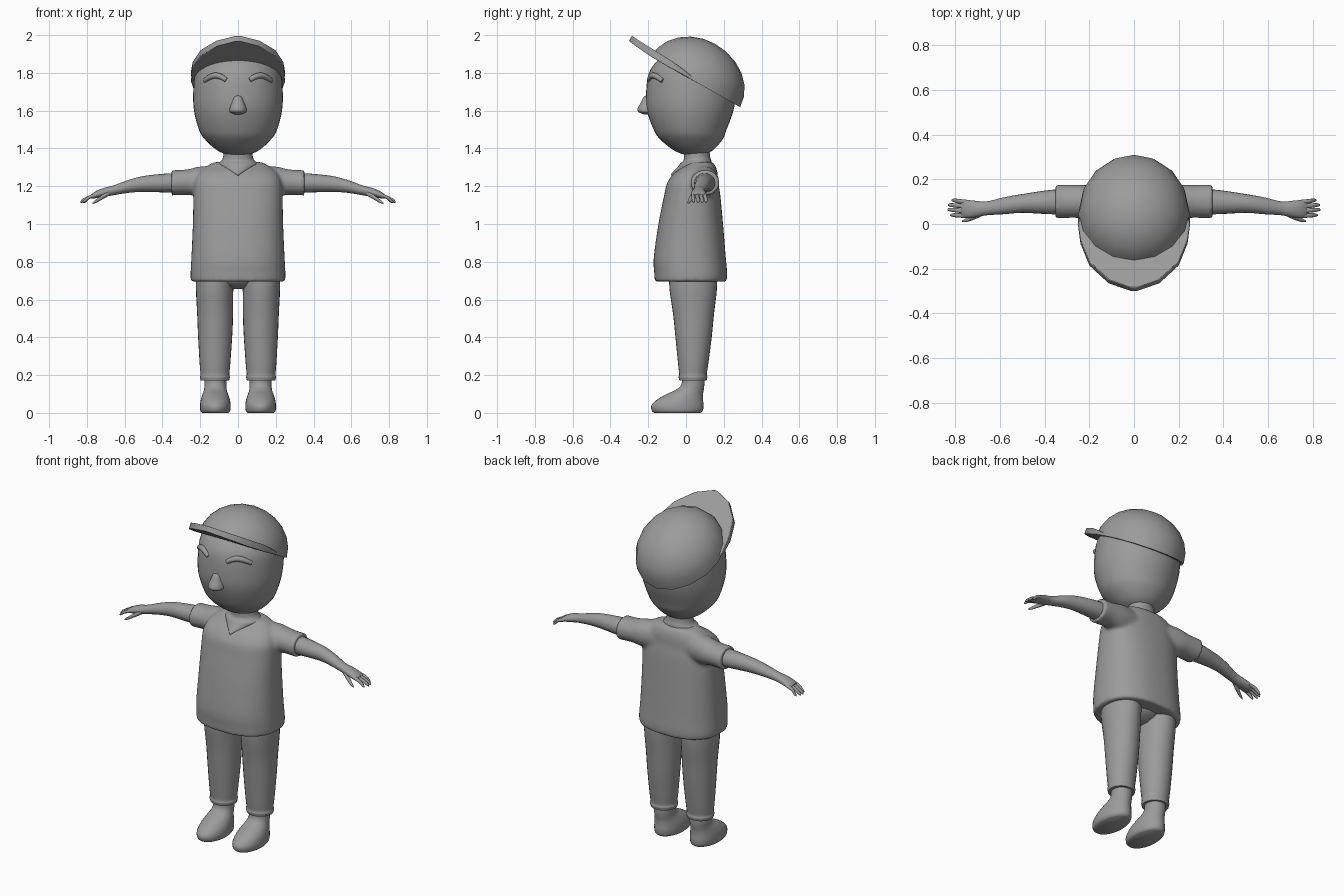
import bpy, bmesh, math
from mathutils import Matrix, Vector

if "Cube" in bpy.data.objects:
    bpy.data.objects.remove(bpy.data.objects["Cube"])


def spline(rows, steps):
    """Catmull-Rom interpolation of parameter rows."""
    out = []
    for i in range(len(rows) - 1):
        p = [Vector(rows[max(0, min(len(rows) - 1, i + k))]) for k in (-1, 0, 1, 2)]
        for s in range(steps):
            t = s / steps
            out.append(0.5 * (2 * p[1] + (p[2] - p[0]) * t
                              + (2 * p[0] - 5 * p[1] + 4 * p[2] - p[3]) * t * t
                              + (3 * p[1] - p[0] - 3 * p[2] + p[3]) * t ** 3))
    return out + [Vector(rows[-1])]


def bridge(bm, rings):
    """Join rings of vertices with quads and close both ends."""
    n = len(rings[0])
    for r0, r1 in zip(rings, rings[1:]):
        for k in range(n):
            j = (k + 1) % n
            bm.faces.new((r0[k], r0[j], r1[j], r1[k]))
    bm.faces.new(rings[0])
    bm.faces.new(rings[-1])


def loft(bm, rows, axis='z', n=28, power=2.0, steps=4):
    """Skin oval rings (cx, cy, cz, ra, rb): ra/rb are x/y radii for axis z, y/z radii for axis x."""
    rings = []
    for cx, cy, cz, ra, rb in spline(rows, steps):
        ring = []
        for k in range(n):
            a = 2 * math.pi * k / n
            c, s = math.cos(a), math.sin(a)
            c = math.copysign(abs(c) ** (2 / power), c) * ra
            s = math.copysign(abs(s) ** (2 / power), s) * rb
            co = (cx + c, cy + s, cz) if axis == 'z' else (cx, cy + c, cz + s)
            ring.append(bm.verts.new(co))
        rings.append(ring)
    bridge(bm, rings)


def finish(bm, name, mirror=False, angle=50):
    bmesh.ops.recalc_face_normals(bm, faces=bm.faces)
    me = bpy.data.meshes.new(name)
    bm.to_mesh(me)
    bm.free()
    for p in me.polygons:
        p.use_smooth = True
    me.set_sharp_from_angle(angle=math.radians(angle))
    ob = bpy.data.objects.new(name, me)
    bpy.context.collection.objects.link(ob)
    if mirror:
        ob.modifiers.new("mirror", 'MIRROR').use_mirror_merge = False
    return ob


def part(name, rows, mirror=False, **kw):
    bm = bmesh.new()
    loft(bm, rows, **kw)
    return finish(bm, name, mirror)


# head: (z, front-back centre, half width, half depth)
HEAD = [(1.362, .045, .012, .012), (1.37, .043, .065, .06), (1.395, .038, .118, .11),
        (1.45, .028, .177, .167), (1.5, .022, .207, .193), (1.6, .022, .233, .229),
        (1.7, .027, .237, .238), (1.8, .03, .226, .226), (1.87, .035, .185, .18),
        (1.91, .04, .11, .11), (1.92, .04, .01, .01)]
part("head", [(0, cy, z, rx, ry) for z, cy, rx, ry in HEAD], n=40)

# nose
part("nose", [(0, -.205, 1.68, .006, .006), (0, -.207, 1.672, .02, .018),
              (0, -.207, 1.64, .034, .034), (0, -.207, 1.61, .045, .05),
              (0, -.205, 1.592, .042, .046), (0, -.203, 1.58, .015, .018)], n=20)

# closed eyes: arched tubes on the face
for side, label in ((-1, "right"), (1, "left")):
    cu = bpy.data.curves.new(label + "_eye", 'CURVE')
    cu.dimensions = '3D'
    cu.bevel_depth = .016
    cu.bevel_resolution = 3
    cu.use_fill_caps = True
    sp = cu.splines.new('POLY')
    sp.points.add(12)
    for i, p in enumerate(sp.points):
        t = i / 12
        x = .062 + .115 * t
        z = 1.762 + .026 * math.sin(math.pi * t) - .004 * t
        y = .029 - .23 * math.sqrt(1 - (x / .232) ** 2) - .003
        p.co = (side * x, y, z, 1)
        p.radius = .75 + .25 * math.sin(math.pi * t)
    bpy.context.collection.objects.link(bpy.data.objects.new(label + "_eye", cu))

# cap: tilted half dome, a little shorter at the front
TILT = Matrix.Translation((0, .043, 1.757)) @ Matrix.Rotation(math.radians(-29.6), 4, 'X')
bm = bmesh.new()
bmesh.ops.create_uvsphere(bm, u_segments=16, v_segments=12, radius=1)
bmesh.ops.scale(bm, vec=(.25, .28, .226), verts=bm.verts)
bmesh.ops.bisect_plane(bm, geom=bm.verts[:] + bm.edges[:] + bm.faces[:], dist=1e-5,
                       plane_co=(0, 0, 0), plane_no=(0, 0, -1), clear_outer=True)
bmesh.ops.holes_fill(bm, edges=[e for e in bm.edges if e.is_boundary], sides=0)
for v in bm.verts:
    if v.co.y < 0:
        v.co.y *= .94
bmesh.ops.transform(bm, matrix=TILT, verts=bm.verts)
finish(bm, "cap_dome")

# cap peak: cross strips (half width, distance, underside, top) that taper into the dome
PEAK = [(.235, .03, 0, .008), (.25, -.06, -.001, .022), (.24, -.15, -.003, .034),
        (.2, -.265, 0, .038), (.115, -.36, .008, .042), (.01, -.405, .014, .046)]
bm = bmesh.new()
bridge(bm, [[bm.verts.new(TILT @ Vector(c)) for c in
             ((-x, y, lo), (x, y, lo), (x, y, hi), (-x, y, hi))] for x, y, lo, hi in PEAK])
bev = finish(bm, "cap_peak", angle=35).modifiers.new("bevel", 'BEVEL')
bev.width = .008
bev.segments = 2

# neck flaring into the V of the collar
part("neck", [(0, .055, 1.42, .075, .068), (0, .058, 1.36, .078, .069),
              (0, .06, 1.335, .088, .074), (0, .052, 1.32, .105, .082),
              (0, .04, 1.30, .088, .086), (0, .022, 1.28, .058, .087),
              (0, .01, 1.264, .024, .089), (0, .01, 1.255, .006, .086)])

# shirt: torso and sleeves fused together
bm = bmesh.new()
loft(bm, [(0, .025, .695, .25, .191), (0, .025, .74, .251, .193), (0, .02, .82, .247, .191),
          (0, .025, 1.0, .239, .171), (0, .033, 1.15, .236, .149), (0, .036, 1.22, .23, .135),
          (0, .053, 1.27, .208, .114), (0, .073, 1.305, .168, .084), (0, .08, 1.328, .125, .062)],
     power=2.4, n=48)
for s in (-1, 1):
    loft(bm, [(s * .10, .10, 1.225, .06, .08), (s * .2, .10, 1.225, .074, .08),
              (s * .26, .101, 1.222, .074, .069), (s * .32, .101, 1.219, .075, .067),
              (s * .352, .101, 1.218, .077, .069)], axis='x')
shirt = finish(bm, "shirt")
rm = shirt.modifiers.new("fuse", 'REMESH')
rm.mode = 'VOXEL'
rm.voxel_size = .01
rm.use_smooth_shade = True
sm = shirt.modifiers.new("soften", 'SMOOTH')
sm.factor = .5
sm.iterations = 8

# arms, fingers and thumbs
part("arm", [(.30, .10, 1.218, .057, .052), (.38, .098, 1.217, .054, .05),
             (.50, .092, 1.212, .042, .042), (.58, .082, 1.199, .038, .034),
             (.66, .07, 1.178, .031, .026), (.71, .067, 1.167, .037, .024),
             (.75, .067, 1.156, .04, .019), (.775, .067, 1.146, .034, .012)],
     mirror=True, axis='x', n=20)
bm = bmesh.new()
for y0, y1, tip in ((.098, .106, .818), (.078, .085, .833), (.057, .064, .835), (.037, .04, .823)):
    loft(bm, [(.745, y0, 1.155, .010, .010), (.785, (y0 + y1) / 2, 1.143, .010, .010),
              (tip - .012, y1, 1.124, .008, .010), (tip, y1, 1.115, .003, .004)],
         axis='x', n=10, steps=3)
loft(bm, [(.68, .05, 1.165, .014, .014), (.715, .034, 1.144, .014, .013),
          (.75, .018, 1.122, .009, .010), (.77, .012, 1.11, .003, .004)],
     axis='x', n=10, steps=3)
finish(bm, "fingers", mirror=True)

# trousers
part("hips", [(0, .037, .75, .12, .12), (0, .037, .70, .12, .105),
              (0, .037, .675, .10, .08), (0, .037, .655, .07, .04)])
part("trouser_leg", [(.122, .037, .76, .10, .125), (.124, .038, .66, .099, .126),
                     (.121, .04, .52, .095, .108), (.121, .04, .4, .09, .096),
                     (.122, .038, .26, .081, .08), (.122, .037, .205, .076, .073),
                     (.122, .037, .19, .079, .076), (.122, .037, .172, .075, .072)], mirror=True)

# shoes and ankles
part("shoe", [(.12, -.045, 0, .07, .122), (.12, -.046, .012, .079, .135),
              (.12, -.045, .04, .081, .138), (.12, -.032, .07, .077, .122),
              (.12, -.008, .098, .068, .098), (.12, .02, .122, .06, .074),
              (.12, .036, .15, .058, .061), (.12, .037, .2, .059, .059)], mirror=True)

# dark grey finish
grey = bpy.data.materials.new("dark_grey")
grey.diffuse_color = (.33, .33, .33, 1)
grey.use_nodes = True
grey.node_tree.nodes["Principled BSDF"].inputs["Base Color"].default_value = grey.diffuse_color
for ob in bpy.context.collection.objects:
    ob.data.materials.append(grey)
